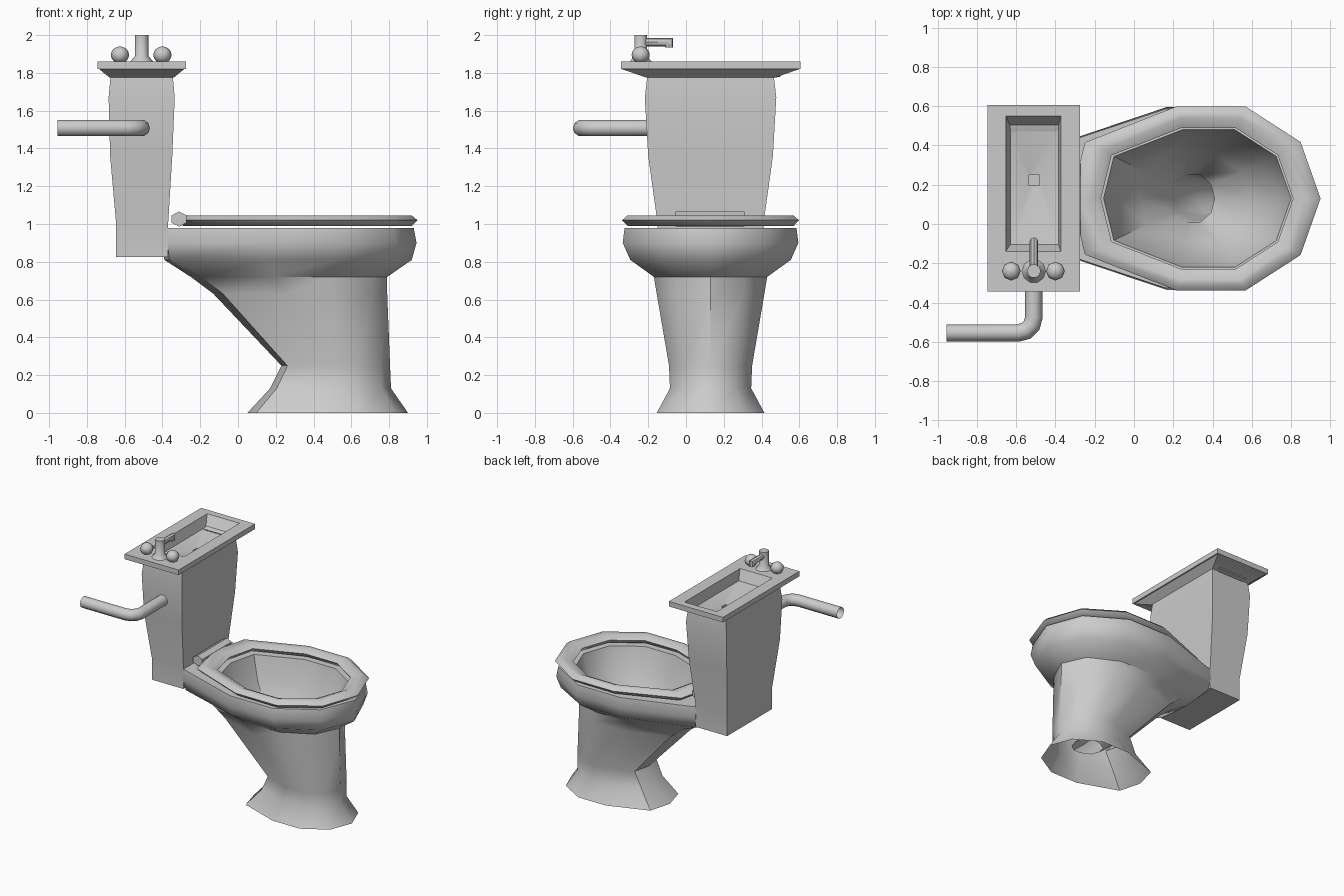
import bpy, bmesh, math
from mathutils import Vector

if "Cube" in bpy.data.objects:
    bpy.data.objects.remove(bpy.data.objects["Cube"])

CY = 0.13  # symmetry plane of the fixture


def loft(name, rings, cap0=False, cap1=False, loop=False, angle=42):
    """Skin a list of equal-length point rings."""
    bm = bmesh.new()
    vs = [[bm.verts.new(p) for p in r] for r in rings]
    n = len(rings[0])
    pairs = list(zip(vs, vs[1:])) + ([(vs[-1], vs[0])] if loop else [])
    for a, b in pairs:
        for i in range(n):
            j = (i + 1) % n
            bm.faces.new((a[i], a[j], b[j], b[i]))
    if cap0:
        bm.faces.new(vs[0][::-1])
    if cap1:
        bm.faces.new(vs[-1])
    bmesh.ops.recalc_face_normals(bm, faces=bm.faces)
    me = bpy.data.meshes.new(name)
    bm.to_mesh(me)
    bm.free()
    me.shade_smooth()
    me.set_sharp_from_angle(angle=math.radians(angle))
    ob = bpy.data.objects.new(name, me)
    bpy.context.collection.objects.link(ob)
    return ob


def egg(x0, x1, h, z, back=0.055):
    """Ten-sided egg outline from x0 (back) to x1 (nose), half width h."""
    half = [(1, 0), (.92, .615), (.70, 1), (.42, 1), (back, .61), (0, 0)]
    full = half + [(t, -w) for t, w in half[-2:0:-1]]
    return [(x0 + t * (x1 - x0), CY + w * h, z) for t, w in full]


def rect(x0, x1, y0, y1, z):
    return [(x0, y0, z), (x1, y0, z), (x1, y1, z), (x0, y1, z)]


def circle(x, y, r, z, n):
    return [(x + r * math.cos(k * math.tau / n), y + r * math.sin(k * math.tau / n), z)
            for k in range(n)]


def tube(name, pts, r, nrm, n=10, cap=False):
    """Mitred tube along a planar path; nrm is the plane normal."""
    pts, nrm = [Vector(p) for p in pts], Vector(nrm)
    rings = []
    for i, p in enumerate(pts):
        a = (pts[min(i + 1, len(pts) - 1)] - pts[max(i, 1) - 1 if i == len(pts) - 1 else i]).normalized()
        b = (p - pts[i - 1]).normalized() if i else a
        t = (a + b).normalized()
        v = t.cross(nrm) / max(t.dot(a), .5)
        rings.append([p + r * (math.cos(k * math.tau / n) * v + math.sin(k * math.tau / n) * nrm)
                      for k in range(n)])
    return loft(name, rings, cap, cap)


# Bowl: pedestal, rim, inner basin and bent outlet as one skin
loft("bowl", [
    egg(.05, .90, .285, 0), egg(.17, .81, .215, .13), egg(.23, .805, .22, .25),
    egg(-.13, .79, .285, .63), egg(-.25, .79, .30, .72),
    egg(-.39, .92, .425, .81, .02), egg(-.40, .945, .465, .90, .02),
    egg(-.40, .93, .455, .98, .02),
    egg(-.155, .80, .35, .98), egg(-.10, .75, .31, .80), egg(.03, .60, .22, .60),
    egg(.17, .41, .12, .45, .09), egg(.20, .44, .11, .33, .09),
    egg(.33, .57, .10, .20, .09), egg(.43, .66, .10, .12, .09)])

# Seat ring
loft("seat", [
    egg(-.32, .95, .468, 1.02), egg(-.29, .92, .44, 1.045), egg(-.215, .865, .41, 1.045),
    egg(-.168, .81, .36, 1.02), egg(-.19, .83, .38, .99), egg(-.29, .92, .44, .99)],
    loop=True, angle=75)

# Seat hinge bar
hinge = [(-.312 + .045 * math.sin(k * math.tau / 6), 1.026 + .04 * math.cos(k * math.tau / 6))
         for k in range(6)]
loft("hinge", [[(x, y, z) for x, z in hinge] for y in (-.055, .31)], True, True)

# Cistern
loft("tank", [rect(a, b, CY - h, CY + h, z) for a, b, h, z in [
    (-.645, -.37, .28, .825), (-.645, -.37, .28, 1.0), (-.677, -.348, .33, 1.36),
    (-.685, -.335, .348, 1.67), (-.675, -.345, .335, 1.78)]], cap0=True)

# Washbasin lid with sunken basin and square drain
loft("basin_lid", [
    rect(-.68, -.34, -.21, .47, 1.775), rect(-.735, -.285, -.34, .60, 1.82),
    rect(-.745, -.275, -.345, .605, 1.82), rect(-.745, -.275, -.345, .605, 1.86),
    rect(-.653, -.372, -.14, .55, 1.86), rect(-.63, -.385, -.105, .50, 1.78),
    rect(-.535, -.48, .195, .25, 1.735), rect(-.535, -.48, .195, .25, 1.71)],
    cap1=True, angle=30)

# Tap column, spout and two knobs
FX, FY = -.51, -.24
loft("tap_column", [circle(FX, FY, r, z, 10) for r, z in
                    [(.062, 1.858), (.035, 1.89), (.035, 2.0)]], cap1=True)
tube("tap_spout", [(FX, FY, 1.963), (FX, -.09, 1.963), (FX, -.09, 1.935)],
     .022, (1, 0, 0), 8, True)
for side, kx in (("left", -.625), ("right", -.40)):
    loft(side + "_knob", [circle(kx, FY, .048 * math.sin(a), 1.895 - .045 * math.cos(a), 8)
                          for a in [math.pi * (k + .3) / 8.6 for k in range(9)]],
         True, True, angle=60)

# Supply pipe: out of the tank side, bending to the left, open end
bend = [(-.59 + .08 * math.cos(a), -.475 - .08 * math.sin(a), 1.508)
        for a in [math.radians(d) for d in (0, 30, 60, 90)]]
tube("supply_pipe", [(-.51, -.19, 1.508)] + bend + [(-.955, -.555, 1.508)], .044, (0, 0, 1))
